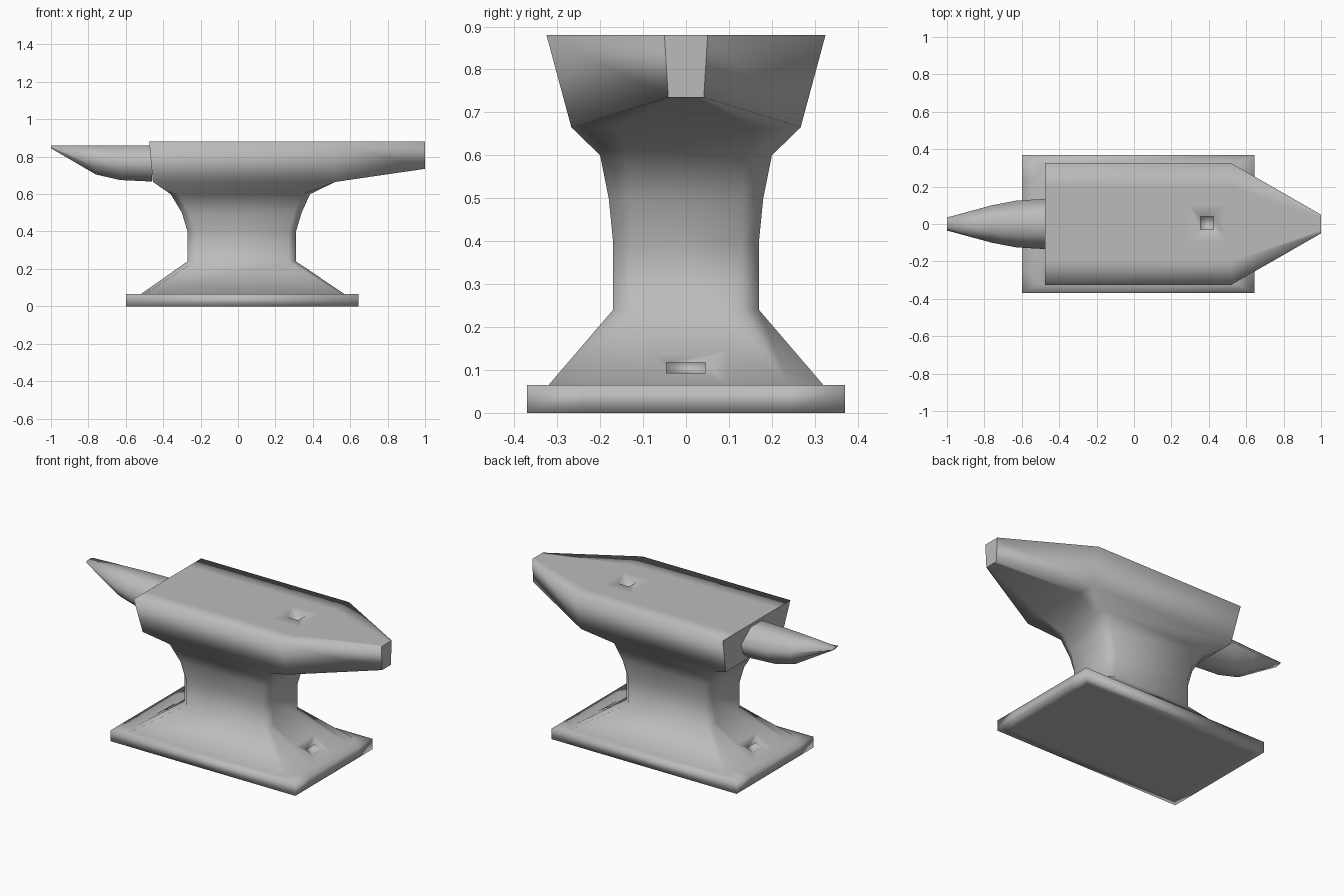
import bpy
import bmesh
from mathutils import Vector

default = bpy.data.objects.get("Cube")
if default:
    bpy.data.objects.remove(default, do_unlink=True)

steel = bpy.data.materials.new("steel_grey")
steel.use_nodes = True
steel.diffuse_color = (0.5, 0.5, 0.5, 1)
steel.node_tree.nodes["Principled BSDF"].inputs["Base Color"].default_value = (0.5, 0.5, 0.5, 1)


def finish(bm, name):
    """Turn a bmesh into a smooth shaded object."""
    bmesh.ops.recalc_face_normals(bm, faces=bm.faces)
    for face in bm.faces:
        face.smooth = True
    mesh = bpy.data.meshes.new(name)
    bm.to_mesh(mesh)
    bm.free()
    mesh.materials.append(steel)
    obj = bpy.data.objects.new(name, mesh)
    bpy.context.collection.objects.link(obj)
    return obj


def bridge(bm, lower, upper):
    """Join two equal rings with quads and return the quads."""
    n = len(lower)
    return [bm.faces.new((lower[i], lower[(i + 1) % n], upper[(i + 1) % n], upper[i]))
            for i in range(n)]


def body_ring(bm, z, left, right, width, inner, chamfer):
    """Eight-point block section, with optional chamfered corners."""
    half = [(left, -inner), (left + chamfer, -width), (right - chamfer, -width), (right, -inner)]
    points = half + [(x, -y) for x, y in reversed(half)]
    return [bm.verts.new((x, y, z)) for x, y in points]


def split(bm, face, co, normal):
    """Cut one face with a plane and keep the piece on the normal's side."""
    co, normal = Vector(co), Vector(normal)
    geom = [face, *face.edges, *face.verts]
    cut = bmesh.ops.bisect_plane(bm, geom=geom, plane_co=co, plane_no=normal)
    pieces = [g for g in cut["geom"] if isinstance(g, bmesh.types.BMFace)]
    return max(pieces, key=lambda f: (f.calc_center_median() - co).dot(normal))


def pocket(bm, face, cuts, margin, push):
    """Isolate a panel of a face, inset it and push the middle in."""
    for co, normal in cuts:
        face = split(bm, face, co, normal)
    bmesh.ops.inset_individual(bm, faces=[face], thickness=margin, use_even_offset=True)
    bmesh.ops.inset_individual(bm, faces=[face], thickness=0)
    bmesh.ops.translate(bm, verts=face.verts, vec=push)


# Body: base plate, flared foot, waist and face block as one loft
# (height, left end, right end, half width, inner half width, chamfer)
sections = [
    (0, -0.55, 0.595, 0.32, 0.24, 0),
    (0, -0.6, 0.645, 0.37, 0.24, 0),
    (0.065, -0.6, 0.645, 0.37, 0.24, 0),
    (0.065, -0.52, 0.57, 0.32, 0.24, 0.02),
    (0.24, -0.27, 0.31, 0.17, 0.13, 0.04),
    (0.4, -0.27, 0.31, 0.17, 0.13, 0.04),
    (0.5, -0.3, 0.34, 0.18, 0.13, 0.04),
    (0.6, -0.36, 0.385, 0.2, 0.14, 0.04),
    (0.665, -0.455, 0.52, 0.267, 0.16, 0),
    (0.88, -0.475, 0.52, 0.325, 0.2, 0),
]
bm = bmesh.new()
rings = [body_ring(bm, *s) for s in sections]
bands = [bridge(bm, a, b) for a, b in zip(rings, rings[1:])]
bm.faces.new(rings[0])

# Working face: a flat middle strip with a rounded strip on each side
top = rings[-1]
for a, b, c, d in ((0, 1, 2, 3), (4, 5, 6, 7)):
    bm.faces.new([top[i] for i in (a, b, c, d)])
middle = bm.faces.new([top[i] for i in (0, 3, 4, 7)])

# Crisp rim around the horn end
block = bands[-1]
horn_end = [block[i] for i in (0, 6, 7)]
for edge in {e for f in horn_end for e in f.edges}:
    if not all(f in horn_end for f in edge.link_faces):
        edge.smooth = False

# Heel: the far end of the block drawn out to a blunt tip
ends = [block[i] for i in (2, 3, 4)]
heel = bmesh.ops.extrude_face_region(bm, geom=ends)["geom"]
bmesh.ops.delete(bm, geom=ends, context='FACES_ONLY')
for v in [g for g in heel if isinstance(g, bmesh.types.BMVert)]:
    v.co.x = 1
    v.co.y *= 0.155
    v.co.z = 0.88 if v.co.z > 0.8 else 0.735
tip = [g for g in heel if isinstance(g, bmesh.types.BMFace)]
for edge in {e for f in tip for e in f.edges}:
    if not all(f in tip for f in edge.link_faces):
        edge.smooth = False

# Square hole in the working face and a notch in each end of the foot
bmesh.ops.recalc_face_normals(bm, faces=bm.faces)
pocket(bm, middle, [((0.29, 0, 0), (1, 0, 0)), ((0.49, 0, 0), (-1, 0, 0)),
                    ((0, -0.095, 0), (0, 1, 0)), ((0, 0.105, 0), (0, -1, 0))],
       0.065, (0, 0, -0.06))
foot = bands[3]
for face, push in ((foot[3], -0.04), (foot[7], 0.04)):
    pocket(bm, face, [((0, -0.095, 0), (0, 1, 0)), ((0, 0.095, 0), (0, -1, 0)),
                      ((0, 0, 0.145), (0, 0, -1))], 0.05, (push, 0, 0))
finish(bm, "anvil_body")

# Horn: rounded sections with a level top, tapering to the tip
bm = bmesh.new()
profile = [(0.4, 1), (1, 0.6), (0.8, 0.25), (0.35, 0)]
profile += [(-y, t) for y, t in reversed(profile)]
rings = []
for x, width, bottom in ((-0.46, 0.135, 0.667), (-0.63, 0.125, 0.675),
                         (-0.76, 0.1, 0.705), (-1, 0.035, 0.845)):
    rings.append([bm.verts.new((x, y * width, bottom + t * (0.86 - bottom))) for y, t in profile])
for a, b in zip(rings, rings[1:]):
    bridge(bm, a, b)
bm.faces.new(rings[-1])
bm.faces.new(rings[0])
for edge in bm.edges:
    if all(v in rings[0] for v in edge.verts):
        edge.smooth = False
finish(bm, "horn")
